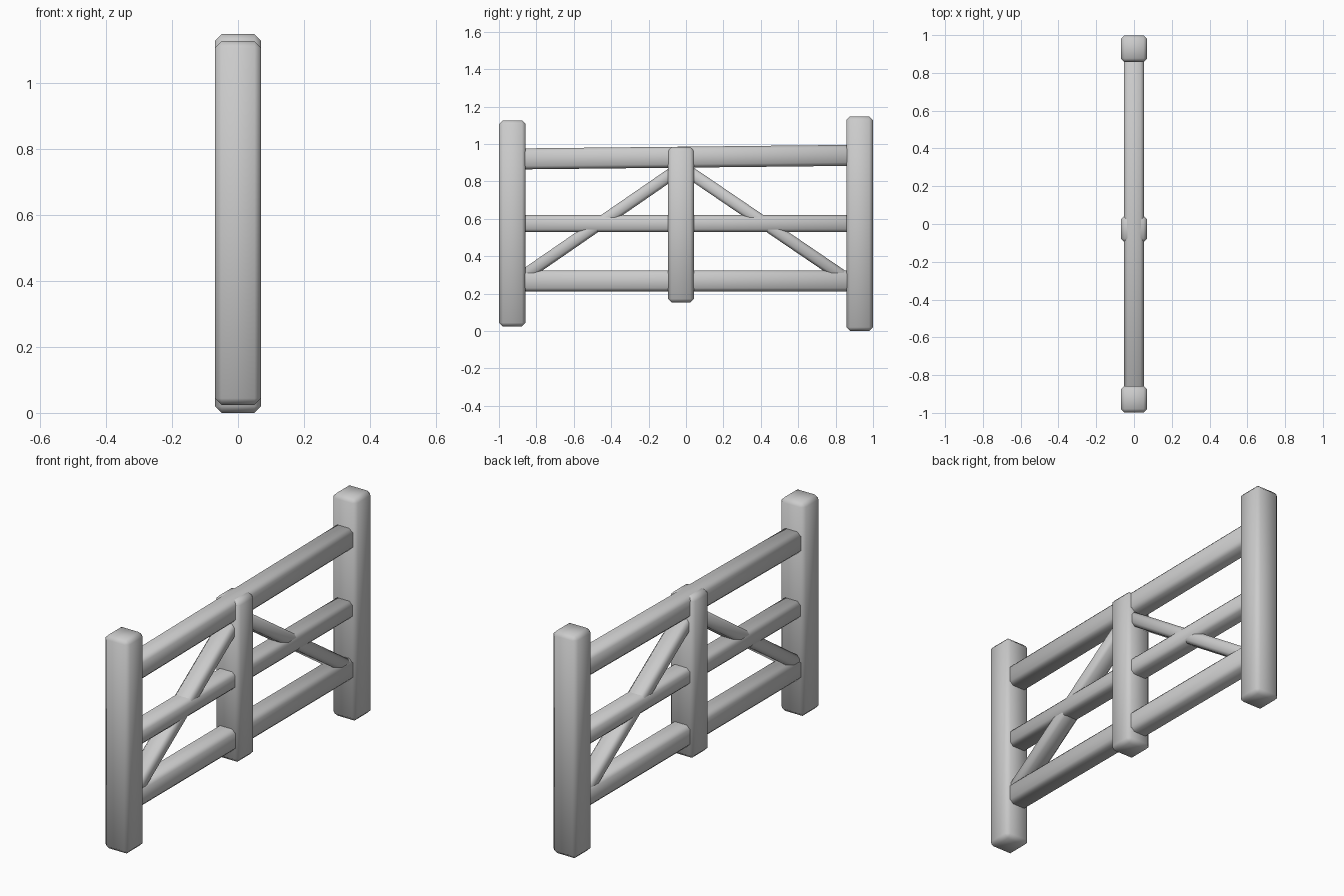
import bpy, bmesh, math
from mathutils import Matrix, Vector

if "Cube" in bpy.data.objects:
    bpy.data.objects.remove(bpy.data.objects["Cube"])


def beam(name, start, end, thick, depth, bevel):
    """Chamfered timber running from start to end in the (y, z) plane.
    thick = size along x, depth = size across the beam in the plane."""
    a, b = Vector((0, *start)), Vector((0, *end))
    d = b - a
    bm = bmesh.new()
    bmesh.ops.create_cube(bm, size=1)
    bmesh.ops.scale(bm, vec=(thick, d.length, depth), verts=bm.verts)
    bmesh.ops.bevel(bm, geom=bm.edges[:], offset=bevel, segments=1,
                    profile=0.5, affect='EDGES')
    for f in bm.faces:
        f.smooth = True
    mesh = bpy.data.meshes.new(name)
    bm.to_mesh(mesh)
    bm.free()
    obj = bpy.data.objects.new(name, mesh)
    bpy.context.collection.objects.link(obj)
    obj.matrix_world = (Matrix.Translation((a + b) / 2)
                        @ Matrix.Rotation(math.atan2(d.z, d.y), 4, 'X'))
    return obj


# Upright posts
beam("left_post", (-0.928, 0.024), (-0.928, 1.126), 0.14, 0.142, 0.02)
beam("right_post", (0.928, 0.0), (0.928, 1.147), 0.14, 0.142, 0.02)
beam("middle_post", (-0.027, 0.152), (-0.027, 0.984), 0.14, 0.14, 0.02)

# Horizontal rails, the top one slightly tilted
beam("top_rail", (-0.89, 0.920), (0.89, 0.939), 0.105, 0.112, 0.018)
beam("middle_rail", (-0.89, 0.574), (0.89, 0.574), 0.102, 0.09, 0.016)
beam("bottom_rail", (-0.89, 0.268), (0.89, 0.268), 0.105, 0.112, 0.018)

# Diagonal braces
beam("left_brace", (-0.87, 0.293), (-0.04, 0.865), 0.096, 0.066, 0.015)
beam("right_brace", (0.87, 0.27), (-0.01, 0.868), 0.096, 0.066, 0.015)
